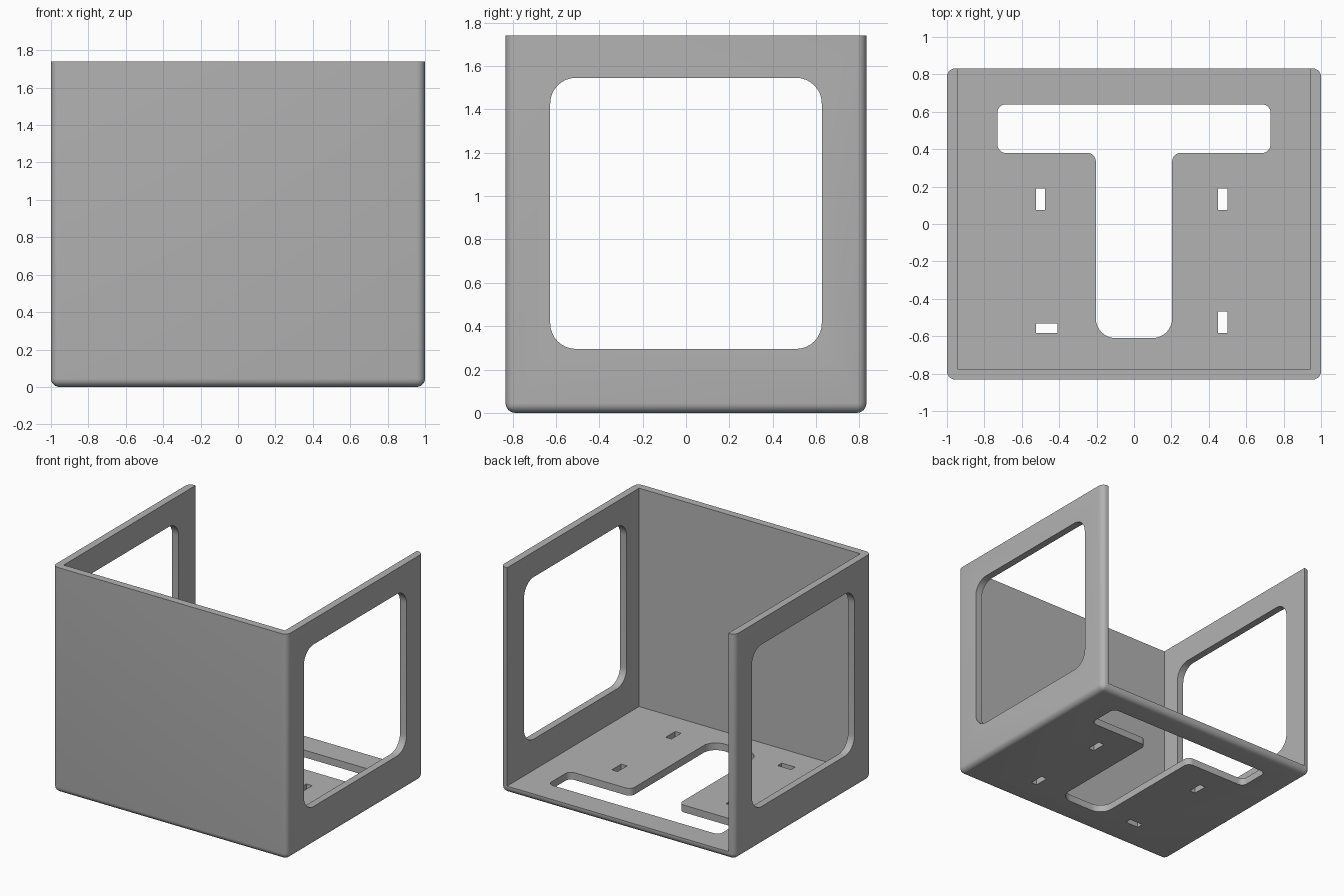
import bpy, bmesh, math
from mathutils import Vector, Matrix

default = bpy.data.objects.get("Cube")
if default:
    bpy.data.objects.remove(default, do_unlink=True)

HX, HY, H = 1.0, 0.832, 1.74   # half width, half depth, height
WALL, ROUND = 0.056, 0.045

grey = bpy.data.materials.new("plain grey")
grey.use_nodes = True
colour = (0.45, 0.45, 0.45, 1)
grey.diffuse_color = colour
grey.node_tree.nodes["Principled BSDF"].inputs["Base Color"].default_value = colour


def make_object(name, bm):
    bmesh.ops.recalc_face_normals(bm, faces=bm.faces)
    mesh = bpy.data.meshes.new(name)
    bm.to_mesh(mesh)
    bm.free()
    mesh.materials.append(grey)
    obj = bpy.data.objects.new(name, mesh)
    bpy.context.collection.objects.link(obj)
    return obj


def box(x0, x1, y0, y1, z0, z1):
    bm = bmesh.new()
    size = Matrix.Diagonal((x1 - x0, y1 - y0, z1 - z0, 1))
    centre = Matrix.Translation(((x0 + x1) / 2, (y0 + y1) / 2, (z0 + z1) / 2))
    bmesh.ops.create_cube(bm, size=1, matrix=centre @ size)
    return bm


def rounded_outline(corners, steps=8):
    """Round each right-angled (x, y, radius) corner with an arc."""
    points = []
    for i, (x, y, r) in enumerate(corners):
        p = Vector((x, y))
        u = (Vector(corners[i - 1][:2]) - p).normalized()
        v = (Vector(corners[(i + 1) % len(corners)][:2]) - p).normalized()
        for k in range(steps + 1):
            a = k / steps * math.pi / 2
            points.append(p + r * (u * (1 - math.sin(a)) + v * (1 - math.cos(a))))
    return points


def prism(points, to_3d, depth):
    bm = bmesh.new()
    face = bm.faces.new([bm.verts.new(to_3d(p)) for p in points])
    out = bmesh.ops.extrude_face_region(bm, geom=[face])
    verts = [e for e in out["geom"] if isinstance(e, bmesh.types.BMVert)]
    bmesh.ops.translate(bm, verts=verts, vec=depth)
    return bm


# Outer shell: block with rounded upright and bottom edges, sharp top rim
bm = box(-HX, HX, -HY, HY, 0, H)
edges = [e for e in bm.edges if min(v.co.z for v in e.verts) < H / 2]
bmesh.ops.bevel(bm, geom=edges, offset=ROUND, segments=6, profile=0.5, affect="EDGES")
bracket = make_object("open_box_bracket", bm)

# Interior, open at the top and back
cutters = [make_object("interior_cutter", box(WALL - HX, HX - WALL, WALL - HY, 2, WALL, 3))]

# Rounded window through both side walls
window = [(y, z, 0.118) for y, z in
          ((-0.626, 0.295), (0.626, 0.295), (0.626, 1.545), (-0.626, 1.545))]
cutters.append(make_object("side_window_cutter", prism(
    rounded_outline(window), lambda p: (-2, p.x, p.y), (4, 0, 0))))

# T-shaped opening in the floor
half = [(0.204, -0.61, 0.105), (0.204, 0.38, 0.045), (0.73, 0.38, 0.045), (0.73, 0.64, 0.045)]
tee = half + [(-x, y, r) for x, y, r in reversed(half)]
cutters.append(make_object("floor_opening_cutter", prism(
    rounded_outline(tee), lambda p: (p.x, p.y, -0.1), (0, 0, 0.3))))

# Small fixing slots in the floor
for x, y, w, d in ((-0.5, 0.133, 0.05, 0.115), (0.475, 0.133, 0.05, 0.115),
                   (0.475, -0.525, 0.05, 0.115), (-0.467, -0.557, 0.115, 0.05)):
    cutters.append(make_object("fixing_slot_cutter", box(
        x - w / 2, x + w / 2, y - d / 2, y + d / 2, -0.1, 0.2)))

# Cut everything out, then bake and remove the cutters
for cutter in cutters:
    mod = bracket.modifiers.new(cutter.name, "BOOLEAN")
    mod.operation = "DIFFERENCE"
    mod.solver = "EXACT"
    mod.object = cutter
bpy.context.view_layer.objects.active = bracket
bracket.select_set(True)
for mod in list(bracket.modifiers):
    bpy.ops.object.modifier_apply(modifier=mod.name)
for cutter in cutters:
    bpy.data.objects.remove(cutter, do_unlink=True)
bpy.ops.object.select_all(action="DESELECT")
bracket.select_set(True)
bpy.ops.object.shade_smooth_by_angle(angle=math.radians(30))
